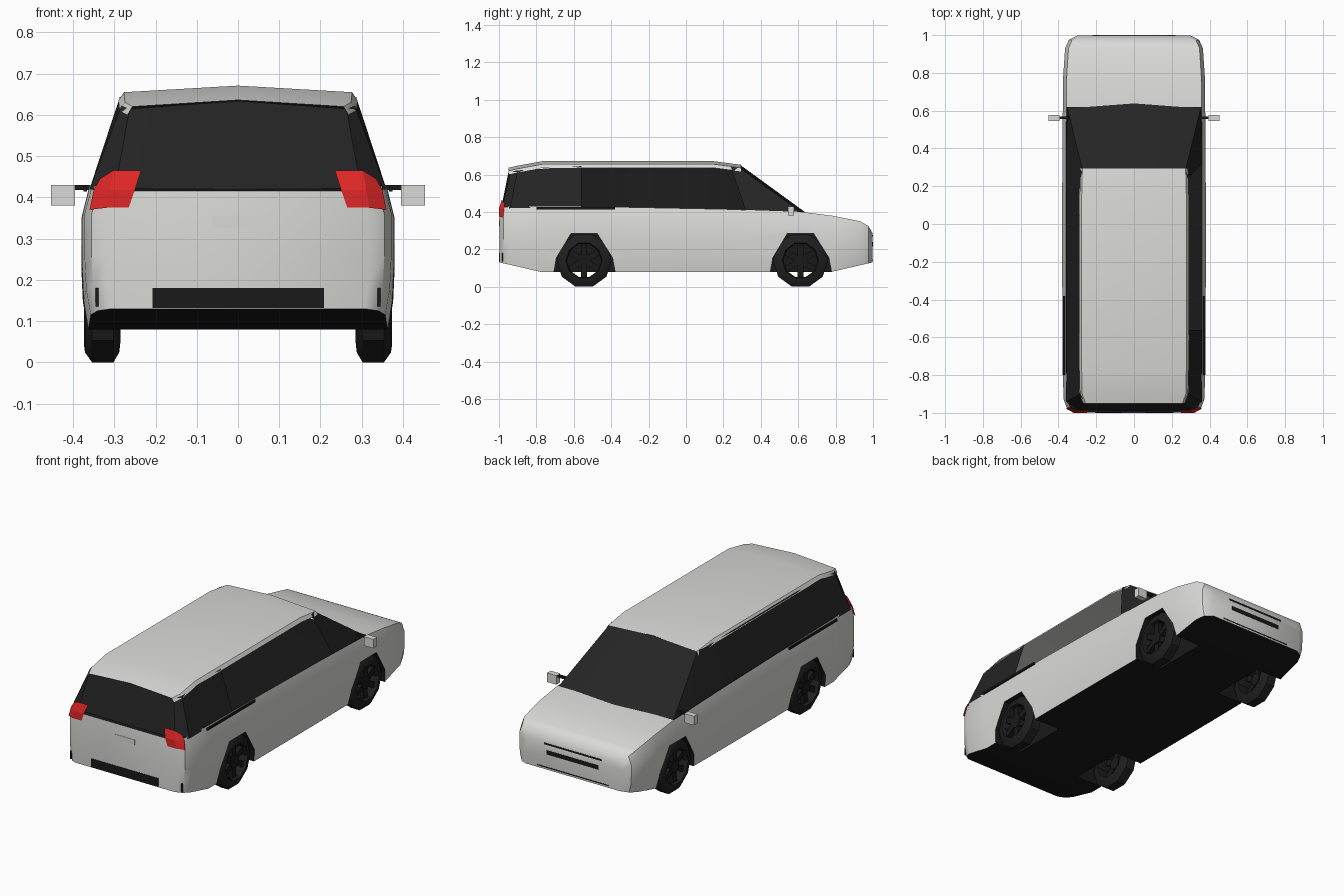
import bpy, bmesh, math
from mathutils import Matrix, Vector

cube = bpy.data.objects.get("Cube")
if cube:
    bpy.data.objects.remove(cube, do_unlink=True)


def material(name, rgb):
    m = bpy.data.materials.new(name)
    m.use_nodes = True
    m.diffuse_color = (*rgb, 1)
    node = next(n for n in m.node_tree.nodes if n.type == 'BSDF_PRINCIPLED')
    node.inputs["Base Color"].default_value = (*rgb, 1)
    node.inputs["Roughness"].default_value = 0.6
    return m


PAINT = material("pale grey paint", (0.70, 0.70, 0.68))
GLASS = material("dark glass", (0.018, 0.018, 0.018))
TRIM = material("black trim", (0.010, 0.010, 0.010))
TYRE = material("tyre rubber", (0.014, 0.014, 0.014))
RED = material("red lamp", (0.75, 0.02, 0.02))


def finish(name, bm, *mats, smooth=None, recalc=True):
    if recalc:
        bmesh.ops.recalc_face_normals(bm, faces=bm.faces)
    me = bpy.data.meshes.new(name)
    bm.to_mesh(me)
    bm.free()
    ob = bpy.data.objects.new(name, me)
    bpy.context.collection.objects.link(ob)
    for m in mats:
        me.materials.append(m)
    if smooth:
        activate(ob)
        bpy.ops.object.shade_smooth_by_angle(angle=math.radians(smooth))
    return ob


def activate(ob):
    bpy.ops.object.select_all(action='DESELECT')
    ob.select_set(True)
    bpy.context.view_layer.objects.active = ob


def loft(bm, rings, closed=True, caps=False, skip=()):
    """Skin a list of equal-length point rings."""
    rows = [[bm.verts.new(p) for p in r] for r in rings]
    n = len(rows[0])
    for a, b in zip(rows, rows[1:]):
        for i in range(n if closed else n - 1):
            if i not in skip:
                j = (i + 1) % n
                bm.faces.new((a[i], a[j], b[j], b[i]))
    if caps:
        bm.faces.new(rows[0])
        bm.faces.new(rows[-1])


def add_box(bm, lo, hi):
    lo, hi = Vector(lo), Vector(hi)
    m = Matrix.Translation((lo + hi) / 2) @ Matrix.Diagonal((*(hi - lo), 1))
    return bmesh.ops.create_cube(bm, size=1, matrix=m)["verts"]


def box(name, lo, hi, mat):
    bm = bmesh.new()
    add_box(bm, lo, hi)
    return finish(name, bm, mat)


SIDES = ((1, "left"), (-1, "right"))
AXLES = ((-0.545, "tail"), (0.612, "nose"))

# Lower body: stations of y, half width, bottom and top height
stations = [
    (-0.998, 0.32, 0.13, 0.415), (-0.975, 0.355, 0.125, 0.425),
    (-0.93, 0.372, 0.115, 0.43), (-0.78, 0.378, 0.08, 0.43),
    (-0.3, 0.38, 0.08, 0.425), (0.2, 0.38, 0.08, 0.415),
    (0.62, 0.377, 0.08, 0.40), (0.78, 0.375, 0.08, 0.38),
    (0.93, 0.365, 0.115, 0.35), (0.975, 0.345, 0.125, 0.325),
    (0.998, 0.30, 0.13, 0.285)]
section = [(0.96, 0), (0.99, 0.2), (1, 0.45), (1, 0.78), (0.95, 1)]
rings = []
for y, w, zb, zt in stations:
    half = [(w * k, y, zb + (zt - zb) * t) for k, t in section]
    rings.append(half + [(-x, yy, z) for x, yy, z in reversed(half)])
bm = bmesh.new()
loft(bm, rings, caps=True)
bmesh.ops.recalc_face_normals(bm, faces=bm.faces)
for f in bm.faces:
    deck = f.normal.z > 0.8 and f.calc_center_median().y < 0.6
    f.material_index = int(f.normal.z < -0.6 or deck)
body = finish("body", bm, PAINT, TRIM)

# Wheel wells cut into the body
arch = [(-0.16, -0.02), (-0.16, 0.085), (-0.148, 0.155), (-0.07, 0.285),
        (0.07, 0.285), (0.152, 0.155), (0.165, 0.085), (0.165, -0.02)]
bm = bmesh.new()
for yc, _ in AXLES:
    for s, _ in SIDES:
        loft(bm, [[(s * x, yc + y, z) for y, z in arch] for x in (0.2, 0.5)],
             caps=True)
cutter = finish("well_cutter", bm, TRIM)
cutter.hide_render = True
mod = body.modifiers.new("wells", 'BOOLEAN')
mod.operation = 'DIFFERENCE'
mod.solver = 'EXACT'
mod.material_mode = 'TRANSFER'
mod.object = cutter
activate(body)
bpy.ops.object.modifier_apply(modifier=mod.name)
bpy.data.objects.remove(cutter, do_unlink=True)
activate(body)
bpy.ops.object.shade_smooth_by_angle(angle=math.radians(35))

# Glasshouse: belt ring and roof ring, with the left door windows open
belt = [(0, -0.99, 0.41), (0.30, -0.985, 0.41), (0.36, -0.94, 0.42),
        (0.36, -0.56, 0.42), (0.36, 0, 0.41), (0.36, 0.32, 0.405),
        (0.355, 0.62, 0.395), (0, 0.638, 0.398)]
top = [(0, -0.945, 0.634), (0.263, -0.94, 0.615), (0.283, -0.9, 0.622),
       (0.286, -0.56, 0.645), (0.286, 0, 0.645), (0.284, 0.24, 0.64),
       (0.272, 0.286, 0.637), (0, 0.293, 0.649)]


def mirrored(half):
    return half + [(-x, y, z) for x, y, z in reversed(half[1:-1])]


bm = bmesh.new()
loft(bm, [mirrored(belt), mirrored(top)], skip=(3, 4))
finish("windows", bm, GLASS, smooth=25)

# Roof shell
bm = bmesh.new()
roof = []
for y, w, z in [(-0.95, 0.268, 0.636), (-0.90, 0.287, 0.647),
                (-0.77, 0.29, 0.671), (0.15, 0.29, 0.671), (0.295, 0.286, 0.652)]:
    half = [(w, y, z - 0.036), (w * 0.955, y, z - 0.016), (0, y, z)]
    roof.append(half + [(-x, yy, zz) for x, yy, zz in reversed(half[:2])])
loft(bm, roof, closed=False)
bmesh.ops.recalc_face_normals(bm, faces=bm.faces)
if sum(f.normal.z for f in bm.faces) < 0:
    bmesh.ops.reverse_faces(bm, faces=bm.faces)
finish("roof", bm, PAINT, smooth=30, recalc=False)

# Wheels: ten-sided tyre with an open six-spoke rim
tread = [(0.285, 0.095), (0.288, 0.122), (0.302, 0.147), (0.354, 0.147),
         (0.371, 0.122), (0.374, 0.098), (0.36, 0.092)]
for yc, end in AXLES:
    for s, side in SIDES:
        centre = Vector((0, yc, 0.14))
        bm = bmesh.new()
        spin = [math.tau * i / 10 for i in range(11)]
        loft(bm, [[Vector((s * x, r * math.cos(a), r * math.sin(a))) + centre
                   for x, r in tread] for a in spin])
        bmesh.ops.remove_doubles(bm, verts=bm.verts, dist=0.0001)
        finish(f"{end}_{side}_tyre", bm, TYRE, smooth=30)

        bm = bmesh.new()
        for i in range(6):
            vs = add_box(bm, (0.335, 0.01, -0.016), (0.358, 0.1, 0.016))
            turn = Matrix.Rotation(math.radians(30 + 60 * i), 4, 'X')
            bmesh.ops.transform(bm, matrix=turn, verts=vs)
        bmesh.ops.create_cone(
            bm, cap_ends=True, segments=12, radius1=0.035, radius2=0.035,
            depth=0.04, matrix=Matrix.Translation((0.342, 0, 0))
            @ Matrix.Rotation(math.pi / 2, 4, 'Y'))
        for v in bm.verts:
            v.co = Vector((s * v.co.x, v.co.y, v.co.z)) + centre
        finish(f"{end}_{side}_rim", bm, TRIM)

# Paired details: mirrors, door rails, lamps and corner reflectors
lamp = [[(0.265, -1.0, 0.375), (0.318, -1.0, 0.375), (0.36, -0.978, 0.37)],
        [(0.25, -1.0, 0.418), (0.311, -1.0, 0.418), (0.35, -0.972, 0.418)],
        [(0.235, -0.985, 0.465), (0.303, -0.985, 0.465), (0.335, -0.97, 0.445)]]
for s, side in SIDES:
    def span(x0, x1):
        return min(s * x0, s * x1), max(s * x0, s * x1)

    a, b = span(0.395, 0.453)
    box(f"{side}_mirror", (a, 0.545, 0.38), (b, 0.578, 0.43), PAINT)
    a, b = span(0.345, 0.397)
    box(f"{side}_mirror_stalk", (a, 0.555, 0.418), (b, 0.57, 0.43), TRIM)
    a, b = span(0.366, 0.375)
    box(f"{side}_door_rail", (a, -0.80, 0.414), (b, -0.38, 0.426), TRIM)
    bm = bmesh.new()
    loft(bm, [[(s * x, y, z) for x, y, z in row] for row in lamp], closed=False)
    bmesh.ops.solidify(bm, geom=bm.faces[:], thickness=0.004)
    finish(f"{side}_tail_lamp", bm, RED)
    a, b = span(0.338, 0.346)
    box(f"{side}_reflector", (a, -0.985, 0.135), (b, -0.978, 0.18), TRIM)

# Tail panel: blank plate and lower vent
box("tail_plate", (-0.063, -1.0, 0.326), (0.062, -0.996, 0.355), PAINT)
box("tail_vent", (-0.207, -1.0, 0.132), (0.208, -0.996, 0.18), TRIM)

# Nose: slots in the bumper
for name, w, z0, z1 in [("upper_slot", 0.177, 0.268, 0.277),
                        ("grille_slot", 0.16, 0.215, 0.238),
                        ("lower_slot", 0.22, 0.140, 0.145)]:
    box(name, (-w, 0.996, z0), (w, 1.0, z1), TRIM)
